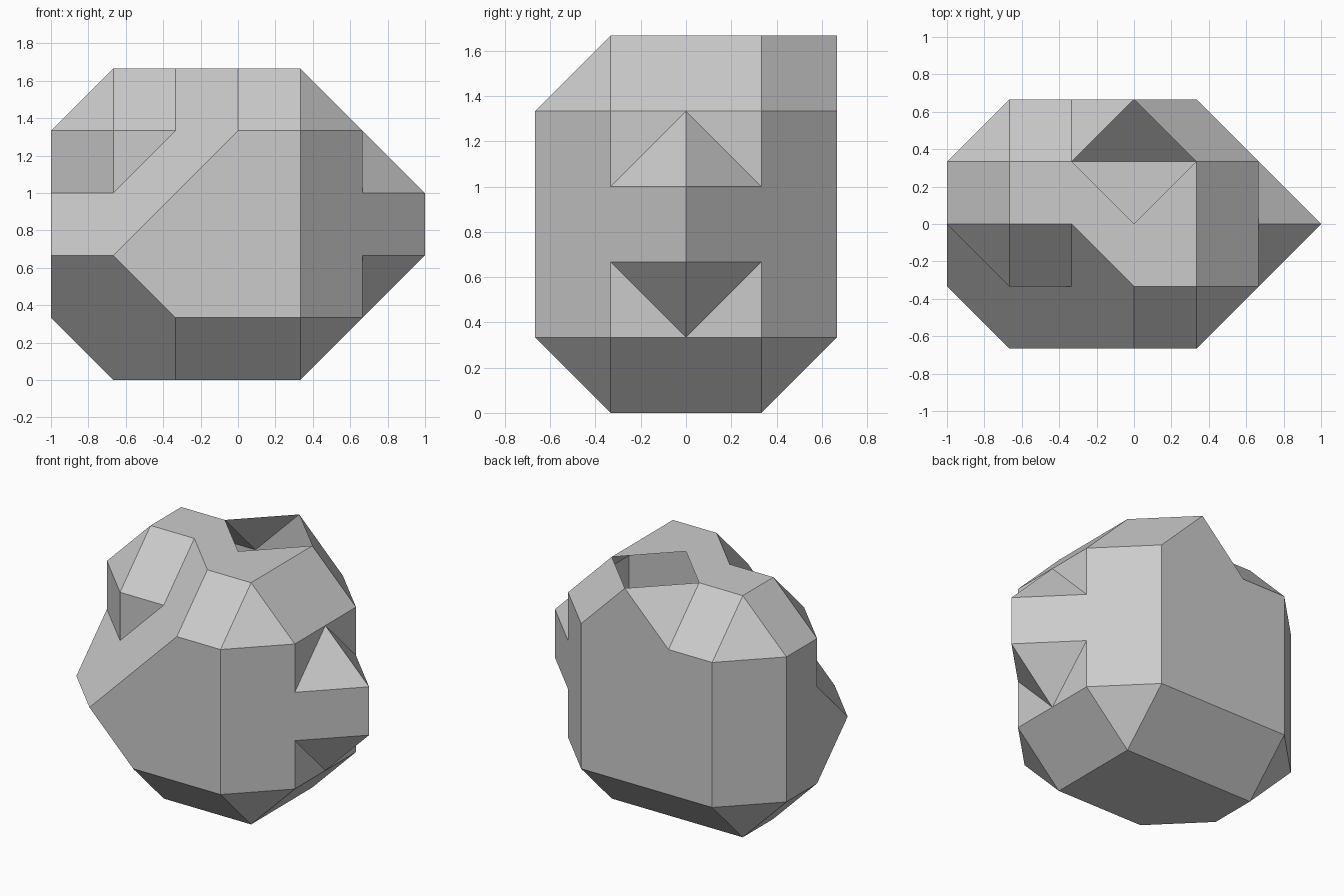
import bpy, bmesh
from mathutils import Vector
from itertools import product

UNIT = 1 / 3  # every corner lies on this lattice

cube = bpy.data.objects.get("Cube")
if cube:
    bpy.data.objects.remove(cube, do_unlink=True)

grey = bpy.data.materials.new("stone_grey")
grey.use_nodes = True
tone = (0.6, 0.6, 0.6, 1)
grey.diffuse_color = tone
grey.node_tree.nodes["Principled BSDF"].inputs["Base Color"].default_value = tone


def hull(points):
    """Convex solid around lattice points."""
    bm = bmesh.new()
    for p in points:
        bm.verts.new(p)
    bmesh.ops.remove_doubles(bm, verts=bm.verts, dist=0.001)
    found = bmesh.ops.convex_hull(bm, input=bm.verts)
    junk = {v for v in found["geom_interior"] + found["geom_unused"]
            if isinstance(v, bmesh.types.BMVert)}
    bmesh.ops.delete(bm, geom=list(junk), context="VERTS")
    flatten(bm)
    return bm


def flatten(bm):
    """Merge coplanar faces into single facets."""
    bmesh.ops.dissolve_limit(bm, angle_limit=0.01, verts=bm.verts, edges=bm.edges)
    bmesh.ops.recalc_face_normals(bm, faces=bm.faces)


def make_object(name, bm):
    mesh = bpy.data.meshes.new(name)
    bm.to_mesh(mesh)
    bm.free()
    obj = bpy.data.objects.new(name, mesh)
    bpy.context.collection.objects.link(obj)
    mesh.materials.append(grey)
    return obj


def slice_off(bm, normal, limit):
    """Cut a corner and close the convex solid again."""
    n = Vector(normal)
    bmesh.ops.bisect_plane(bm, geom=bm.verts[:] + bm.edges[:] + bm.faces[:],
                           plane_co=n * limit / n.length_squared, plane_no=n,
                           clear_outer=True)
    points = [v.co.copy() for v in bm.verts]
    bm.free()
    return hull(points)


# Bevelled block: each core corner pushed one unit along each axis
block = []
for x, y, z in product((-2, 1), (-1, 1), (1, 4)):
    block += [(x + (1 if x > 0 else -1), y, z), (x, y * 2, z),
              (x, y, z + (1 if z > 1 else -1))]
bm = hull(block)
bm = slice_off(bm, (-1, -1, 1), 6)
bm = slice_off(bm, (-1, -1, -1), 2)
body = make_object("rock_body", bm)

# Outcrops, each rooted inside the body
side_tip = [(3, 0, 2), (3, 0, 3), (2, 0, 1), (2, 0, 4), (0, 0, 2.5)]
side_tip += [(2, y, z) for y in (-1, 1) for z in (2, 3)]
corner_knob = [(-2, -1, 4), (-1, -1, 4), (-2, -1, 3), (-3, 0, 4), (-3, 0, 3),
               (-2, 0, 5), (-1, 0, 5), (-2, 1, 5), (-3, 1, 4), (-1, 1, 3)]
back_ridge = [(0, 2, 5), (1, 2, 4), (-1, 2, 4), (1, 1, 5), (-1, 1, 5), (0, 0, 3)]

helpers = []
for name, points in (("side_tip", side_tip), ("corner_knob", corner_knob),
                     ("back_ridge", back_ridge)):
    part = make_object(name, hull(points))
    part.hide_render = True
    mod = body.modifiers.new(name, "BOOLEAN")
    mod.operation = "UNION"
    mod.solver = "EXACT"
    mod.object = part
    helpers.append(part)

bpy.context.view_layer.update()
joined = body.evaluated_get(bpy.context.evaluated_depsgraph_get())
bm = bmesh.new()
bm.from_mesh(joined.to_mesh())
joined.to_mesh_clear()
body.modifiers.clear()
for part in helpers:
    bpy.data.objects.remove(part, do_unlink=True)
bmesh.ops.remove_doubles(bm, verts=bm.verts, dist=0.001)


# Open diamond hole in the top, leading into the hollow shell
def top_faces():
    return [f for f in bm.faces if f.normal.z > 0.99 and f.calc_center_median().z > 4.9]


bmesh.ops.triangulate(bm, faces=top_faces())
for sx, y in product((-1, 1), (0, 2)):
    faces = top_faces()
    geom = faces + list({e for f in faces for e in f.edges}) + \
        list({v for f in faces for v in f.verts})
    bmesh.ops.bisect_plane(bm, geom=geom, dist=0.001, plane_co=(0, y, 5),
                           plane_no=(sx, 1, 0))


def in_diamond(face):
    c = face.calc_center_median()
    return abs(c.x) + abs(c.y - 1) < 0.99


bmesh.ops.delete(bm, geom=[f for f in top_faces() if in_diamond(f)], context="FACES")
bmesh.ops.dissolve_limit(bm, angle_limit=0.01, verts=bm.verts, edges=bm.edges)

bmesh.ops.scale(bm, vec=(UNIT, UNIT, UNIT), verts=bm.verts)
for f in bm.faces:
    f.smooth = False
    f.material_index = 0
bm.to_mesh(body.data)
bm.free()
